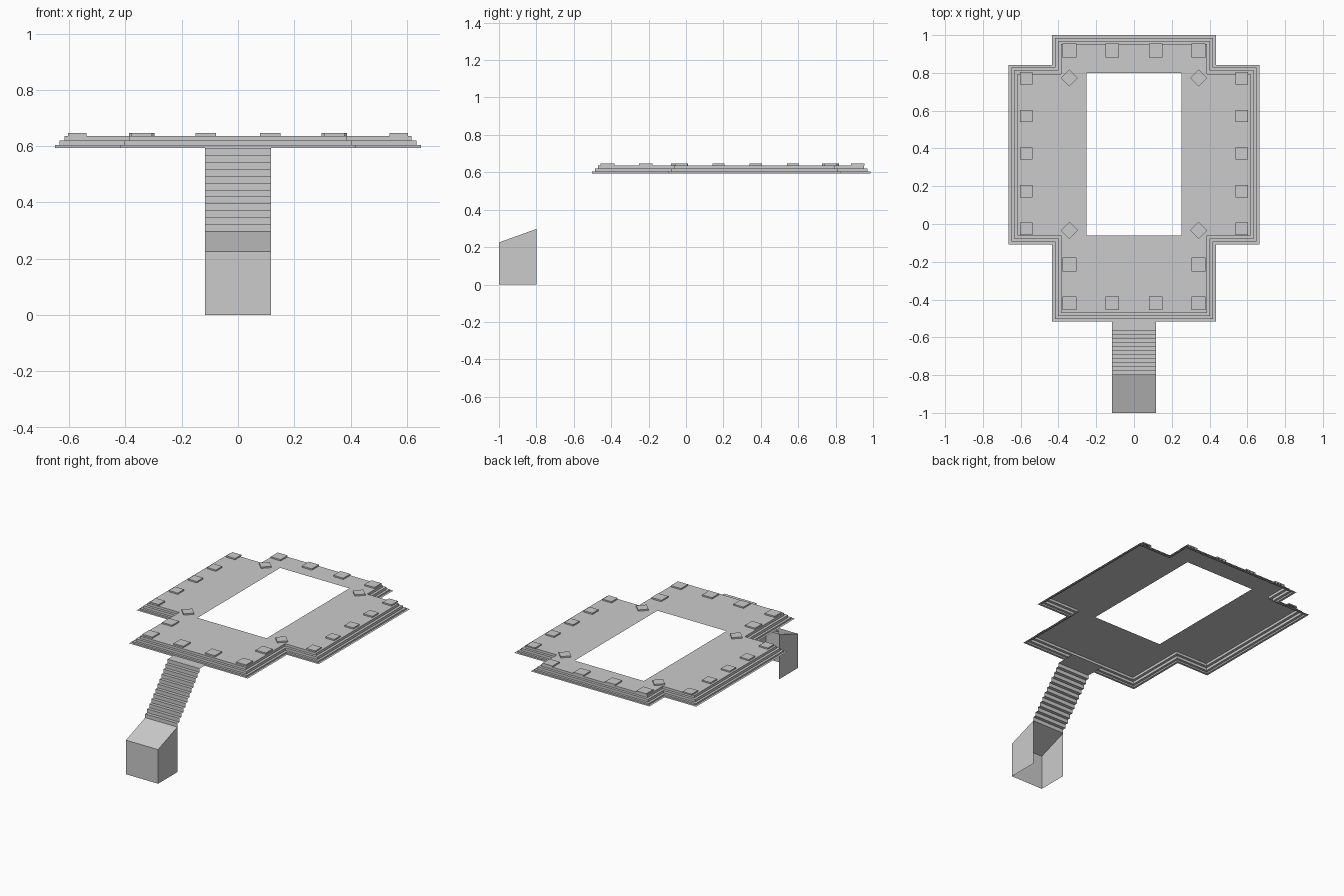
import bpy, bmesh
from math import radians
from mathutils import Matrix, Vector

if "Cube" in bpy.data.objects:
    bpy.data.objects.remove(bpy.data.objects["Cube"])


def finish(bm, name):
    mesh = bpy.data.meshes.new(name)
    bm.normal_update()
    bm.to_mesh(mesh)
    bm.free()
    ob = bpy.data.objects.new(name, mesh)
    bpy.context.collection.objects.link(ob)
    return ob


def loop(bm, pts, z):
    vs = [bm.verts.new((x, y, z)) for x, y in pts]
    edges = [bm.edges.new((vs[i], vs[(i + 1) % len(vs)])) for i in range(len(vs))]
    return vs, edges


def cross(d):
    # counter-clockwise cross outline, inset by d
    xn, xw = 0.433 - d, 0.664 - d
    y0, y1, y2, y3 = -0.517 + d, -0.108 + d, 0.842 - d, 1.0 - d
    right = [(xn, y0), (xn, y1), (xw, y1), (xw, y2), (xn, y2), (xn, y3)]
    return right + [(-x, y) for x, y in reversed(right)]


# Platform: open shell with a stepped rim and a rectangular opening
bm = bmesh.new()
rim = [(0, .594), (.0145, .594), (.0145, .604), (.030, .604),
       (.030, .621), (.047, .621), (.047, .637)]
prev = None
for d, z in rim:
    vs, edges = loop(bm, cross(d), z)
    if prev:
        n = len(vs)
        for i in range(n):
            j = (i + 1) % n
            bm.faces.new((prev[i], prev[j], vs[j], vs[i]))
    prev = vs
hole, hole_edges = loop(bm, [(-.252, -.062), (.252, -.062), (.252, .80), (-.252, .80)], .637)
res = bmesh.ops.triangle_fill(bm, use_beauty=True, edges=edges + hole_edges, normal=(0, 0, 1))
for f in res["geom"]:
    if isinstance(f, bmesh.types.BMFace):
        f.normal_update()
        if f.normal.z < 0:
            f.normal_flip()
finish(bm, "platform")


# Pads around the edge
def pad(bm, x, y, size, turn=0):
    m = (Matrix.Translation((x, y, .6415)) @ Matrix.Rotation(radians(turn), 4, 'Z')
         @ Matrix.Diagonal((size, size, .009, 1)))
    bmesh.ops.create_cube(bm, size=1, matrix=m)


bm = bmesh.new()
for s in (-1, 1):
    for y in (.918, -.42):
        for x in (.342, .115):
            pad(bm, s * x, y, .073)
    pad(bm, s * .342, -.215, .073)
    for i in range(5):
        pad(bm, s * .571, -.025 + i * .199, .065)
    for y in (.773, -.034):
        pad(bm, s * .342, y, .064, 45)
# the pads sit on the deck, so their undersides are left open
under = [f for f in bm.faces if f.calc_center_median().z < .638]
bmesh.ops.delete(bm, geom=under, context='FACES_ONLY')
finish(bm, "edge_pads")

# Stairs: thin ribbon of risers and treads ending in a landing
W, STEPS = .117, 12
y, z = -.80, .297
rise, run = (.593 - z) / STEPS, .0213
profile = [(y, z)]
for i in range(STEPS):
    z += rise
    profile.append((y, z))
    y = y + run if i < STEPS - 1 else -.43
    profile.append((y, z))
bm = bmesh.new()
rows = [[bm.verts.new((x, py, pz)) for x in (-W, W)] for py, pz in profile]
for a, b in zip(rows, rows[1:]):
    bm.faces.new((a[0], a[1], b[1], b[0]))
finish(bm, "stairs")

# Sloped foot block, open at the back and bottom
bm = bmesh.new()
side = [(-.8, 0), (-1, 0), (-1, .225), (-.8, .297)]
l, r = [[bm.verts.new((x, py, pz)) for py, pz in side] for x in (-W, W)]
bm.faces.new(l[::-1])
bm.faces.new(r)
for i in (1, 2):
    bm.faces.new((l[i], r[i], r[i + 1], l[i + 1]))
for f in bm.faces:
    f.normal_update()
    if f.normal.dot(f.calc_center_median() - Vector((0, -.9, .13))) < 0:
        f.normal_flip()
finish(bm, "foot_block")
